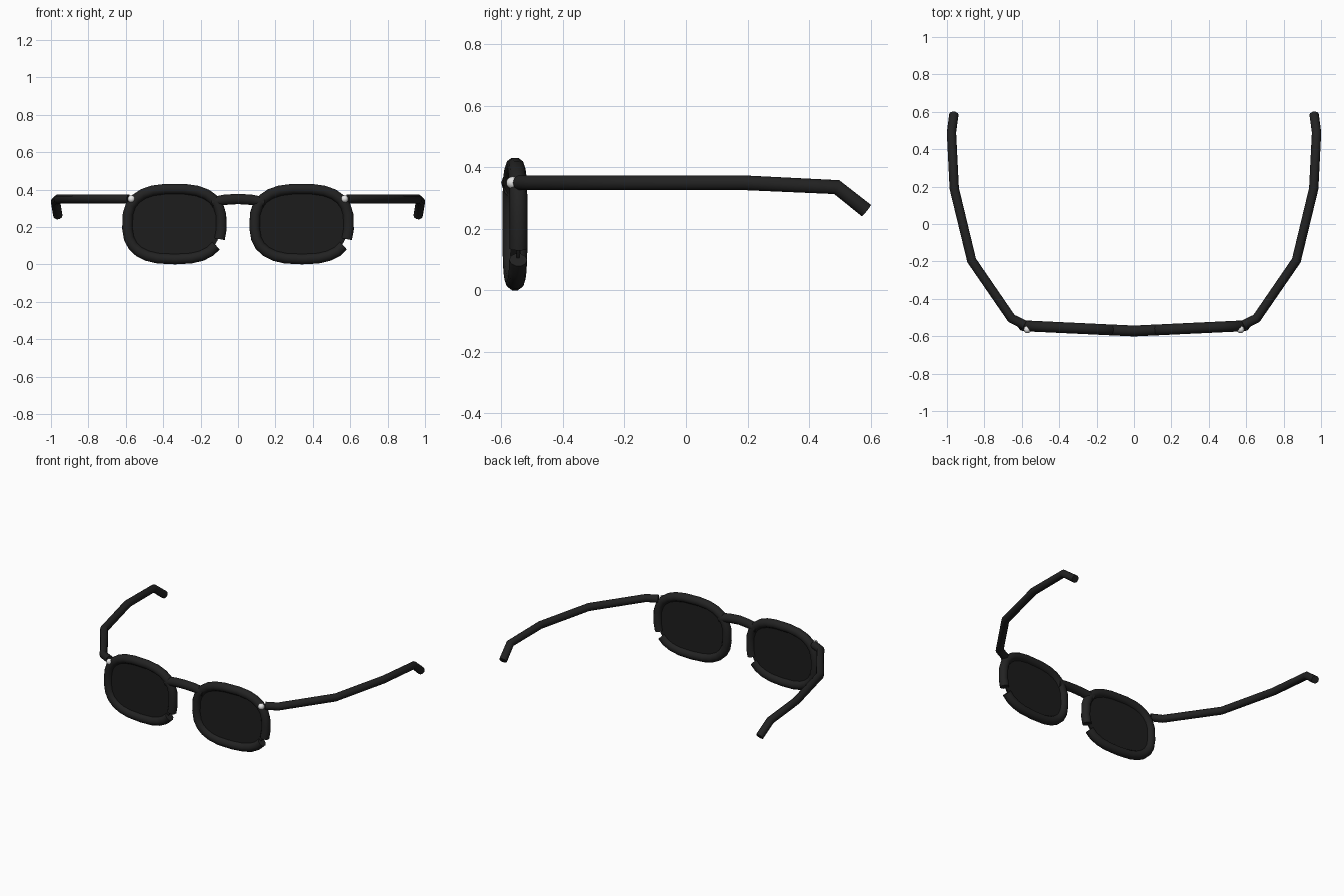
import bpy, bmesh, math
from mathutils import Vector

cube = bpy.data.objects.get("Cube")
if cube:
    bpy.data.objects.remove(cube)


def material(name, rgb, rough):
    m = bpy.data.materials.new(name)
    m.use_nodes = True
    m.diffuse_color = (*rgb, 1)
    b = m.node_tree.nodes["Principled BSDF"]
    b.inputs["Base Color"].default_value = (*rgb, 1)
    b.inputs["Roughness"].default_value = rough
    return m


FRAME = material("black frame", (0.016, 0.016, 0.016), 0.5)
LENS = material("dark lens", (0.012, 0.012, 0.012), 0.4)
METAL = material("pale metal", (0.8, 0.8, 0.8), 0.4)


def add_mesh(name, mesh, mat, angle=40):
    mesh.materials.clear()
    mesh.materials.append(mat)
    ob = bpy.data.objects.new(name, mesh)
    bpy.context.collection.objects.link(ob)
    bpy.ops.object.select_all(action='DESELECT')
    ob.select_set(True)
    bpy.context.view_layer.objects.active = ob
    bpy.ops.object.shade_smooth_by_angle(angle=math.radians(angle))
    return ob


def tube(name, points, radius):
    """Round bar with capped ends along a path of straight pieces."""
    cu = bpy.data.curves.new(name, 'CURVE')
    cu.dimensions = '3D'
    cu.bevel_depth = radius
    cu.bevel_resolution = 3
    cu.use_fill_caps = True
    sp = cu.splines.new('POLY')
    sp.points.add(len(points) - 1)
    for p, co in zip(sp.points, points):
        p.co = (*co, 1)
    tmp = bpy.data.objects.new(name + "_path", cu)
    bpy.context.collection.objects.link(tmp)
    dg = bpy.context.evaluated_depsgraph_get()
    mesh = bpy.data.meshes.new_from_object(tmp.evaluated_get(dg))
    bpy.data.objects.remove(tmp)
    return add_mesh(name, mesh, FRAME)


def front_y(x):
    """The front sweeps back gently towards the hinges."""
    return -0.572 + 0.047 * abs(x)


def outline(cx, angle, scale=1.0):
    """Point on the rounded-rectangle lens outline."""
    c, s = math.cos(angle), math.sin(angle)
    e = 2 / 2.65
    x = cx + scale * 0.252 * math.copysign(abs(c) ** e, c)
    z = 0.216 + scale * 0.188 * math.copysign(abs(s) ** e, s)
    return Vector((x, front_y(x), z))


for side, sx in (("left", 1), ("right", -1)):
    cx = sx * 0.34

    # Rim, with its small open seam low on the +x side
    start, sweep, n = math.radians(-19), math.radians(347), 24
    tube(side + "_rim", [outline(cx, start + sweep * i / n) for i in range(n + 1)], 0.029)

    # Thin lens plate
    bm = bmesh.new()
    ring = [bm.verts.new(outline(cx, math.tau * i / 32, 0.97) + Vector((0, -0.005, 0)))
            for i in range(32)]
    face = bm.faces.new(ring)
    ext = bmesh.ops.extrude_face_region(bm, geom=[face])
    bmesh.ops.translate(bm, vec=(0, 0.01, 0),
                        verts=[v for v in ext["geom"] if isinstance(v, bmesh.types.BMVert)])
    bmesh.ops.recalc_face_normals(bm, faces=bm.faces)
    mesh = bpy.data.meshes.new(side + "_lens")
    bm.to_mesh(mesh)
    bm.free()
    add_mesh(side + "_lens", mesh, LENS)

    # Temple arm with a bent ear tip
    path = [(0.585, -0.54, 0.35), (0.655, -0.505, 0.35), (0.868, -0.195, 0.35),
            (0.961, 0.19, 0.35), (0.976, 0.49, 0.336), (0.963, 0.586, 0.26)]
    tube(side + "_temple", [(sx * x, y, z) for x, y, z in path], 0.025)

    # Hinge rivet
    bm = bmesh.new()
    bmesh.ops.create_uvsphere(bm, u_segments=16, v_segments=10, radius=0.02)
    bmesh.ops.translate(bm, vec=(sx * 0.57, -0.564, 0.35), verts=bm.verts)
    mesh = bpy.data.meshes.new(side + "_rivet")
    bm.to_mesh(mesh)
    bm.free()
    add_mesh(side + "_rivet", mesh, METAL)

# Arched nose bridge
tube("bridge", [(x, front_y(x), 0.35 - 0.9 * x * x)
                for x in (-0.14, -0.07, 0, 0.07, 0.14)], 0.029)
